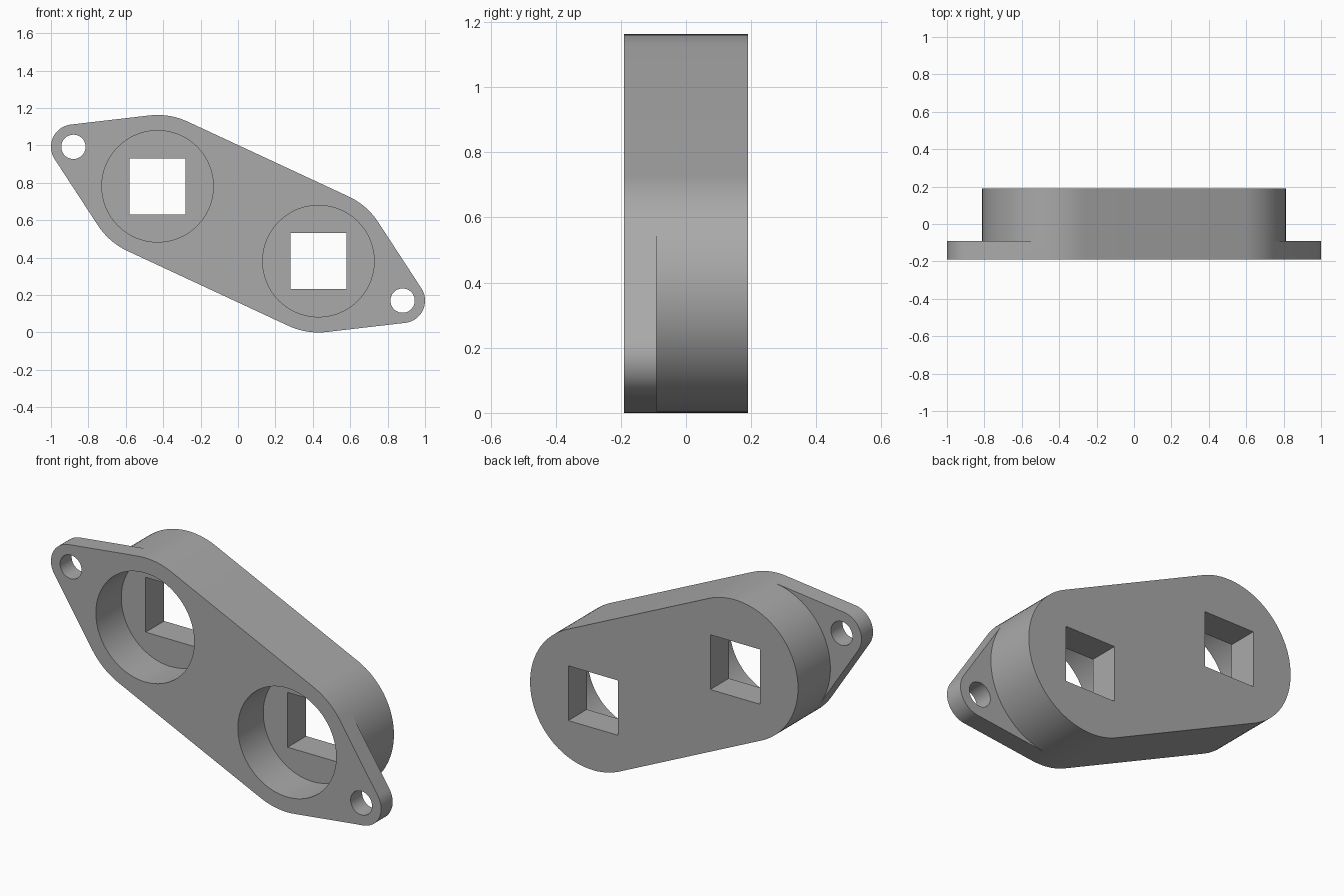
import bpy, bmesh, math
from mathutils import Vector
from mathutils.geometry import convex_hull_2d

cube = bpy.data.objects.get("Cube")
if cube:
    bpy.data.objects.remove(cube, do_unlink=True)

FRONT, STEP, FLOOR, BACK = -0.19, -0.09, 0.03, 0.19
MID_Z = 0.5815
SOCKETS = [(-0.43, MID_Z + 0.2), (0.43, MID_Z - 0.2)]
EARS = [(-0.88, MID_Z + 0.411), (0.88, MID_Z - 0.411)]

grey = bpy.data.materials.new("grey")
grey.use_nodes = True
colour = (0.4, 0.4, 0.4, 1)
grey.diffuse_color = colour
grey.node_tree.nodes["Principled BSDF"].inputs["Base Color"].default_value = colour


def circle(centre, radius, count=96):
    return [Vector((centre[0] + radius * math.cos(math.tau * i / count),
                    centre[1] + radius * math.sin(math.tau * i / count)))
            for i in range(count)]


def square(centre, half):
    return [Vector((centre[0] + a * half, centre[1] + b * half))
            for a, b in ((-1, -1), (1, -1), (1, 1), (-1, 1))]


def hull(points):
    return [points[i] for i in convex_hull_2d(points)]


def prism(name, outline, y0, y1):
    """Extrude an x-z outline from y0 to y1."""
    bm = bmesh.new()
    face = bm.faces.new([bm.verts.new((p.x, y0, p.y)) for p in outline])
    extruded = bmesh.ops.extrude_face_region(bm, geom=[face])["geom"]
    verts = [v for v in extruded if isinstance(v, bmesh.types.BMVert)]
    bmesh.ops.translate(bm, vec=(0, y1 - y0, 0), verts=verts)
    bmesh.ops.recalc_face_normals(bm, faces=bm.faces)
    mesh = bpy.data.meshes.new(name)
    bm.to_mesh(mesh)
    bm.free()
    mesh.materials.append(grey)
    obj = bpy.data.objects.new(name, mesh)
    bpy.context.collection.objects.link(obj)
    return obj


def combine(target, tool, operation):
    mod = target.modifiers.new(operation.lower(), "BOOLEAN")
    mod.operation, mod.solver, mod.object = operation, "EXACT", tool
    bpy.context.view_layer.objects.active = target
    bpy.ops.object.modifier_apply(modifier=mod.name)
    bpy.data.objects.remove(tool, do_unlink=True)


# Thin flange with ears, joined to the deep rounded body
lobes = [p for c in SOCKETS for p in circle(c, 0.3815)]
ears = [p for c in EARS for p in circle(c, 0.12)]
housing = prism("socket_housing", hull(lobes + ears), FRONT, STEP)
combine(housing, prism("body", hull(lobes), FRONT, BACK), "UNION")

# Round pockets from the front, square openings through the back
for c in SOCKETS:
    combine(housing, prism("pocket_cutter", circle(c, 0.298), FRONT - 0.1, FLOOR), "DIFFERENCE")
    combine(housing, prism("square_cutter", square(c, 0.15), FLOOR - 0.1, BACK + 0.1), "DIFFERENCE")

# Screw holes in the ears
for c in EARS:
    combine(housing, prism("screw_cutter", circle(c, 0.065, 48), FRONT - 0.1, STEP + 0.1), "DIFFERENCE")

bpy.ops.object.select_all(action="DESELECT")
housing.select_set(True)
bpy.context.view_layer.objects.active = housing
bpy.ops.object.shade_smooth_by_angle(angle=math.radians(30))
